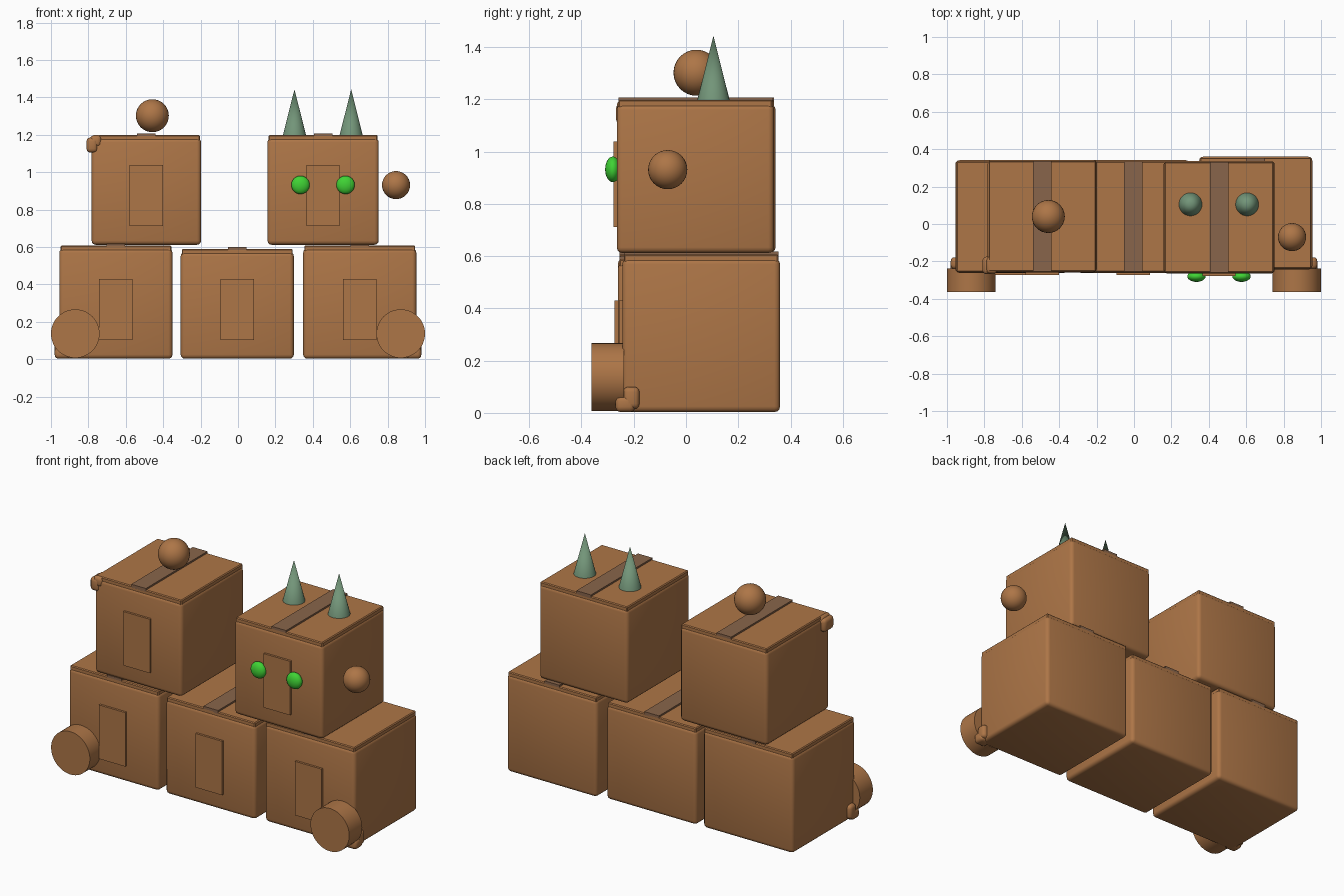
import bpy, math

if "Cube" in bpy.data.objects:
    bpy.data.objects.remove(bpy.data.objects["Cube"])


def material(name, rgb):
    m = bpy.data.materials.new(name)
    m.diffuse_color = (*rgb, 1)
    m.use_nodes = True
    m.node_tree.nodes["Principled BSDF"].inputs["Base Color"].default_value = m.diffuse_color
    return m


BROWN = material("cardboard brown", (0.42, 0.18, 0.063))
TAPE = material("tape brown", (0.25, 0.13, 0.07))
GREEN = material("bright green", (0.05, 0.65, 0.035))
SAGE = material("sage green", (0.17, 0.30, 0.19))


def finish(name, mat, smooth=True):
    o = bpy.context.object
    o.name = name
    o.data.materials.append(mat)
    if smooth:
        bpy.ops.object.shade_smooth_by_angle(angle=math.radians(35))
    return o


def block(name, lo, hi, mat, bevel=0.0, segments=3):
    """Box between two corners, with optional rounded edges."""
    bpy.ops.mesh.primitive_cube_add(size=1, location=[(a + b) / 2 for a, b in zip(lo, hi)])
    o = bpy.context.object
    o.scale = [b - a for a, b in zip(lo, hi)]
    bpy.ops.object.transform_apply(location=False, rotation=False, scale=True)
    if bevel:
        b = o.modifiers.new("round", 'BEVEL')
        b.width, b.segments = bevel, segments
        bpy.ops.object.modifier_apply(modifier="round")
    return finish(name, mat, bool(bevel))


def ball(name, loc, r, mat, squash=1.0):
    bpy.ops.mesh.primitive_uv_sphere_add(segments=32, ring_count=16, radius=r, location=loc)
    bpy.context.object.scale.y = squash
    finish(name, mat)


def carton(name, x, y, z, w, d, h):
    """Rounded body, thin lid, tape strip and raised front label."""
    top = z + h
    block(name + "_body", (x - w / 2, y - d / 2, z), (x + w / 2, y + d / 2, top), BROWN, 0.022)
    lw, ld = w / 2 - 0.006, d / 2 - 0.006
    block(name + "_lid", (x - lw, y - ld, top - 0.02), (x + lw, y + ld, top + 0.016), BROWN, 0.005, 1)
    block(name + "_tape", (x - 0.049, y - ld, top + 0.005), (x + 0.049, y + ld, top + 0.026), TAPE)
    block(name + "_label", (x - 0.089, y - d / 2 - 0.013, z + 0.1),
          (x + 0.089, y - d / 2 + 0.02, z + 0.427), BROWN)


# stacked cartons
carton("lower_left_box", -0.653, 0.040, 0.003, 0.605, 0.602, 0.588)
carton("lower_middle_box", -0.004, 0.040, 0.003, 0.605, 0.602, 0.570)
carton("lower_right_box", 0.651, 0.058, 0.003, 0.605, 0.604, 0.588)
carton("upper_left_box", -0.490, 0.042, 0.612, 0.585, 0.602, 0.570)
carton("upper_right_box", 0.455, 0.036, 0.612, 0.595, 0.602, 0.570)

# front wheels with rounded corner bumps behind them
for side, s in (("left", -1), ("right", 1)):
    bpy.ops.mesh.primitive_cylinder_add(vertices=48, radius=0.13, depth=0.125,
                                        location=(s * 0.87, -0.3, 0.137),
                                        rotation=(math.pi / 2, 0, 0))
    finish(side + "_wheel", BROWN)
    xs = sorted((s * 0.98, s * 0.90))
    block(side + "_corner_bump", (xs[0], -0.24, 0.015), (xs[1], -0.178, 0.1), BROWN, 0.02)
    block(side + "_corner_fold", (xs[0], -0.27, 0.003), (xs[1], -0.195, 0.065), BROWN, 0.02)

# folded corner on the upper left box
block("upper_corner_bump", (-0.79, -0.265, 1.135), (-0.73, -0.175, 1.197), BROWN, 0.02)
block("upper_corner_fold", (-0.81, -0.268, 1.105), (-0.75, -0.175, 1.185), BROWN, 0.02)

# loose balls
ball("top_ball", (-0.458, 0.04, 1.302), 0.088, BROWN)
ball("side_ball", (0.845, -0.07, 0.931), 0.075, BROWN)

# eyes and horns of the upper right box
for side, ex, hx in (("left", 0.334, 0.302), ("right", 0.575, 0.605)):
    ball(side + "_eye", (ex, -0.28, 0.932), 0.049, GREEN, 0.6)
    bpy.ops.mesh.primitive_cone_add(vertices=32, radius1=0.062, radius2=0, depth=0.246,
                                    location=(hx, 0.105, 1.32))
    finish(side + "_horn", SAGE)
